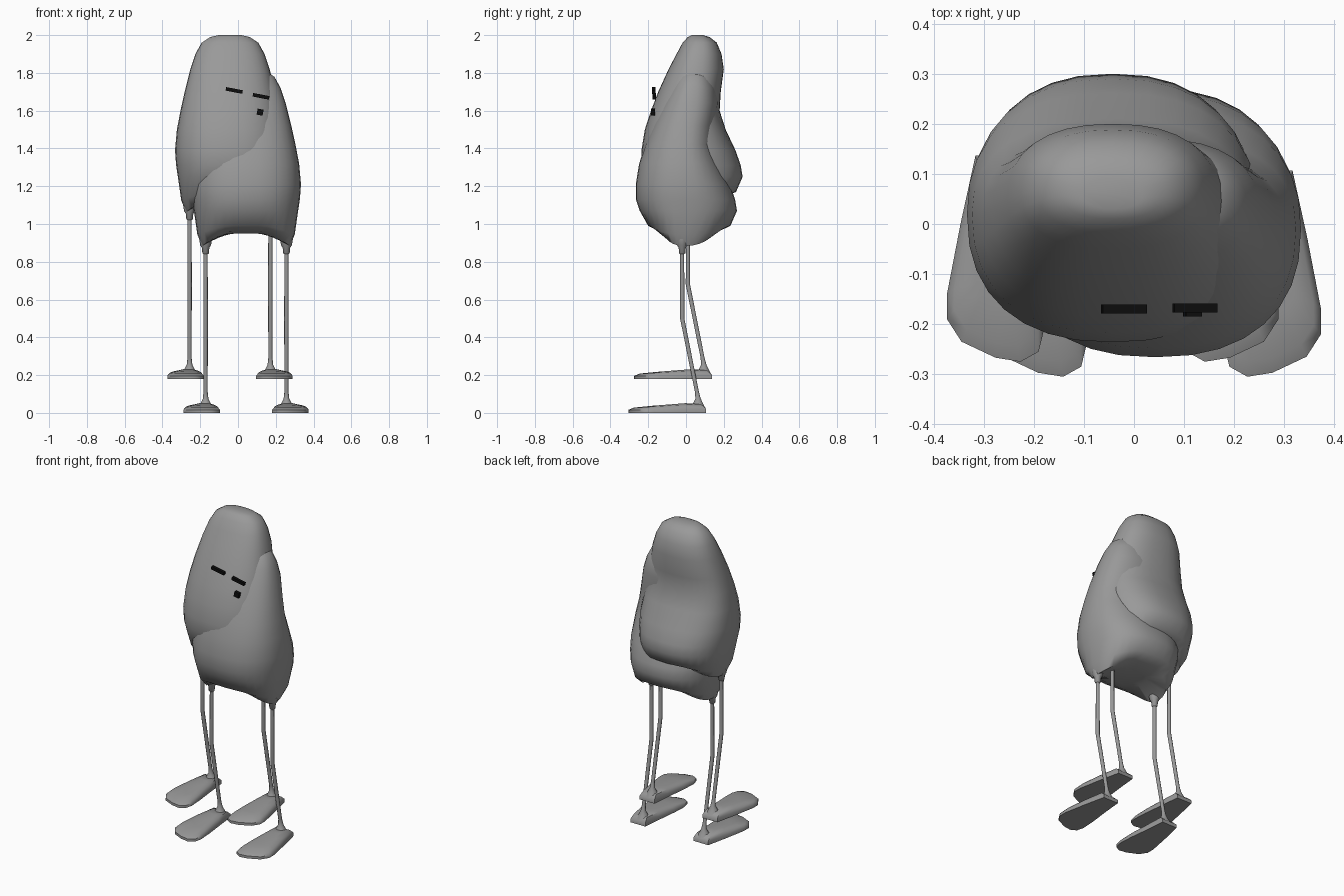
import bpy, bmesh, math
from mathutils import Vector

if "Cube" in bpy.data.objects:
    bpy.data.objects.remove(bpy.data.objects["Cube"])


def material(name, rgb):
    m = bpy.data.materials.new(name)
    m.diffuse_color = (*rgb, 1)
    m.use_nodes = True
    m.node_tree.nodes["Principled BSDF"].inputs["Base Color"].default_value = m.diffuse_color
    return m


GREY = material("warm grey", (0.32, 0.32, 0.32))
BLACK = material("black", (0.004, 0.004, 0.004))


def finish(bm, name, mat, angle):
    bmesh.ops.recalc_face_normals(bm, faces=bm.faces)
    me = bpy.data.meshes.new(name)
    bm.to_mesh(me)
    bm.free()
    me.materials.append(mat)
    ob = bpy.data.objects.new(name, me)
    bpy.context.collection.objects.link(ob)
    bpy.ops.object.select_all(action='DESELECT')
    ob.select_set(True)
    bpy.context.view_layer.objects.active = ob
    if angle:
        bpy.ops.object.shade_smooth_by_angle(angle=math.radians(angle))
    return ob


def loft(name, rings, offset, angle=40):
    """Skin a stack of closed rings and cap both ends."""
    bm = bmesh.new()
    off = Vector(offset)
    vr = [[bm.verts.new(Vector(p) + off) for p in r] for r in rings]
    for a, b in zip(vr, vr[1:]):
        n = len(a)
        for i in range(n):
            bm.faces.new((a[i], a[(i + 1) % n], b[(i + 1) % n], b[i]))
    bm.faces.new(vr[0])
    bm.faces.new(vr[-1])
    return finish(bm, name, GREY, angle)


# Body levels: height, half width, front y, back y, widest y, drop toward hips
BODY = [
    (1.130, 0.110, -0.05, 0.11, 0.03, 0),
    (1.140, 0.232, -0.11, 0.20, 0.02, 0.075),
    (1.170, 0.258, -0.17, 0.265, 0.02, 0.035),
    (1.250, 0.276, -0.215, 0.300, 0.02, 0),
    (1.310, 0.285, -0.235, 0.290, 0.02, 0),
    (1.390, 0.291, -0.236, 0.262, 0.02, 0),
    (1.500, 0.281, -0.218, 0.210, 0.02, 0),
    (1.600, 0.262, -0.185, 0.178, 0.02, 0),
    (1.700, 0.240, -0.147, 0.184, 0.03, 0),
    (1.820, 0.210, -0.092, 0.200, 0.05, 0),
    (1.900, 0.183, -0.050, 0.188, 0.06, 0),
    (1.960, 0.150, -0.018, 0.163, 0.07, 0),
    (1.990, 0.105, 0.010, 0.125, 0.07, 0),
    (2.000, 0.060, 0.030, 0.090, 0.06, 0),
]


def body_ring(z, hw, yf, yb, cy, drop, n=32, p=2.35):
    pts = []
    for i in range(n):
        a = 2 * math.pi * i / n
        c, s = math.cos(a), math.sin(a)
        x = hw * math.copysign(abs(c) ** (2 / p), c)
        depth = (yb - cy) if s > 0 else (cy - yf)
        y = cy + depth * math.copysign(abs(s) ** (2 / p), s)
        dz = drop * max(0, (abs(x) - 0.09) / 0.14) ** 1.4
        pts.append((x, y, z - dz))
    return pts


# Leg levels: y, height, radius (hip knob, knee, flared ankle)
LEG = [(0.01, 1.10, 0.034), (0.01, 1.068, 0.029), (0.01, 1.055, 0.020),
       (0.01, 1.025, 0.017), (0.01, 1.020, 0.011), (0.01, 0.68, 0.012),
       (0.088, 0.29, 0.011), (0.094, 0.255, 0.015), (0.094, 0.225, 0.030),
       (0.092, 0.200, 0.046)]

# Foot outline, x outward from the leg
FOOT = [(-0.045, 0.137), (0.06, 0.137), (0.09, 0.0), (0.117, -0.14),
        (0.117, -0.19), (0.088, -0.235), (0.02, -0.267), (-0.03, -0.275),
        (-0.066, -0.255), (-0.077, -0.21), (-0.072, -0.12), (-0.056, 0.02)]


def foot_ring(side, scale, low, rise):
    cx, cy = 0.012, -0.06
    pts = []
    for x, y in FOOT:
        x, y = cx + (x - cx) * scale, cy + (y - cy) * scale
        t = min(1, max(0, (y + 0.22) / 0.28))
        pts.append((side * x, y, 0.18 + low + rise * t))
    return pts


def creature(tag, offset):
    loft(tag + "_body", [body_ring(*r) for r in BODY], offset, 60)
    for side, word in ((-1, "left"), (1, "right")):
        o = Vector(offset) + Vector((side * 0.214, 0, 0))
        rings = [[(r * math.cos(i * math.pi / 5), y + r * math.sin(i * math.pi / 5), z)
                  for i in range(10)] for y, z, r in LEG]
        loft(f"{tag}_{word}_leg", rings, o, 45)
        loft(f"{tag}_{word}_foot",
             [foot_ring(side, 1, 0, 0), foot_ring(side, 1, 0.016, 0.006),
              foot_ring(side, 0.86, 0.028, 0.018), foot_ring(side, 0.45, 0.032, 0.022)],
             o, 50)


# Two overlapping figures
creature("back_figure", (-0.0425, 0, 0))
creature("front_figure", (0.0425, -0.03, -0.18))


# Face details
def face_bar(name, centre, size, tilt):
    bm = bmesh.new()
    bmesh.ops.create_cube(bm, size=1)
    c, s = math.cos(tilt), math.sin(tilt)
    for v in bm.verts:
        x, y, z = (v.co[i] * size[i] for i in range(3))
        v.co = Vector((x * c + z * s, y, z * c - x * s)) + Vector(centre)
    finish(bm, name, BLACK, 0)


face_bar("left_eye", (-0.02, -0.170, 1.707), (0.09, 0.018, 0.019), 0.19)
face_bar("right_eye", (0.122, -0.168, 1.676), (0.088, 0.018, 0.019), 0.19)
face_bar("mouth", (0.117, -0.175, 1.592), (0.032, 0.020, 0.032), 0.19)
